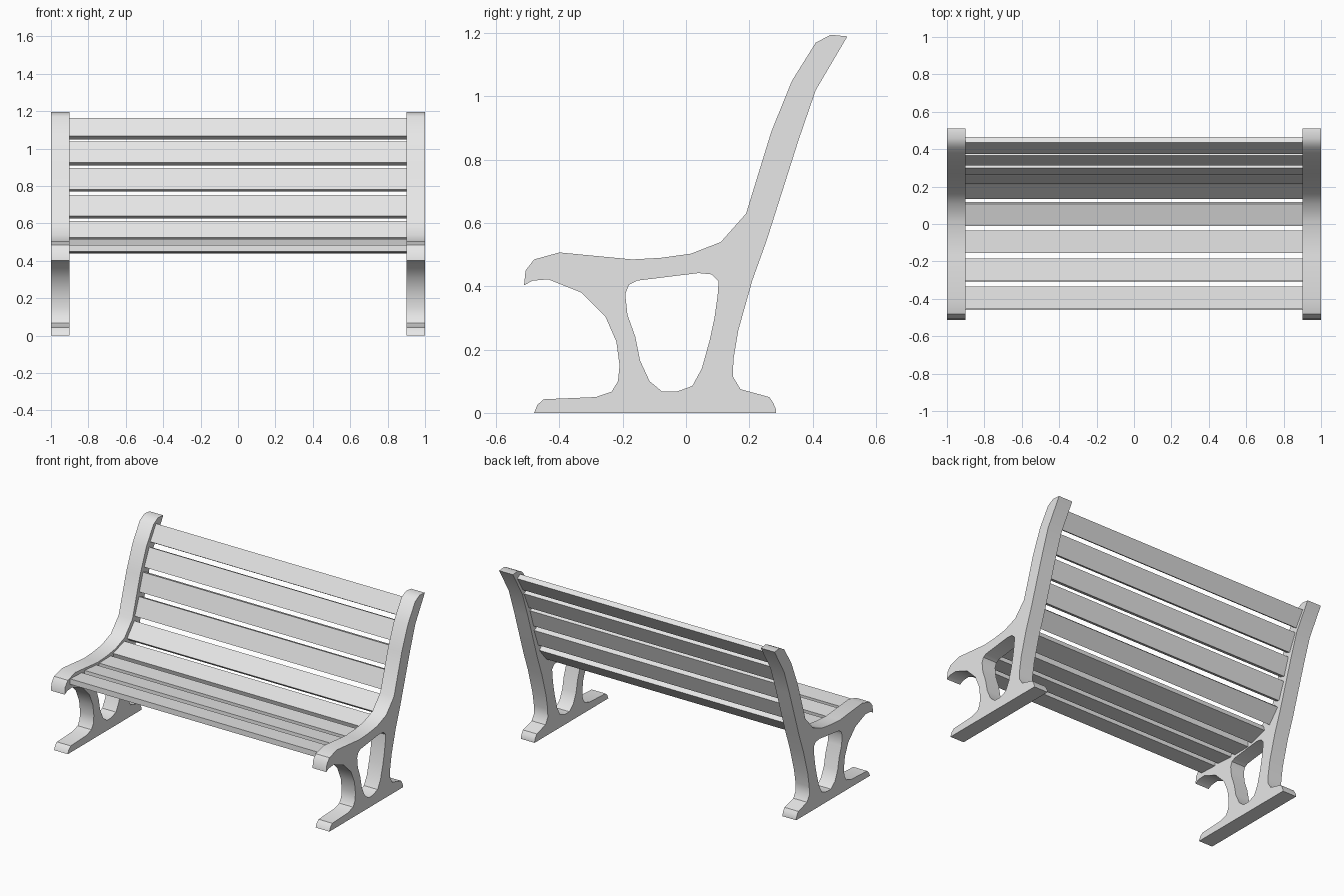
import bpy
import bmesh
import math
from mathutils import Matrix, Vector

default_cube = bpy.data.objects.get("Cube")
if default_cube:
    bpy.data.objects.remove(default_cube, do_unlink=True)

HALF_LENGTH = 1.0
SIDE_WIDTH = 0.1
SLAT_THICKNESS = 0.035

# One plain grey for the whole bench
grey = bpy.data.materials.new("plain grey")
grey.use_nodes = True
grey_color = (0.8, 0.8, 0.8, 1)
grey.diffuse_color = grey_color
grey.node_tree.nodes["Principled BSDF"].inputs["Base Color"].default_value = grey_color

# Cast side frame outline as (y, z): foot, front leg, seat nose, seat, back, rear leg
FRAME_OUTLINE = [
    (-.48, 0), (-.47, .025), (-.45, .043), (-.285, .05), (-.235, .067),
    (-.215, .1), (-.21, .15), (-.22, .225), (-.255, .305), (-.33, .38),
    (-.435, .422), (-.485, .418), (-.512, .403), (-.507, .45), (-.48, .485),
    (-.4, .507), (-.17, .485), (-.08, .49), (.015, .503), (.11, .54),
    (.19, .63), (.27, .89), (.335, 1.05), (.41, 1.17), (.457, 1.195),
    (.51, 1.19), (.41, 1.02), (.355, .86), (.255, .545), (.21, .42),
    (.165, .26), (.15, .17), (.148, .115), (.172, .075), (.263, .05),
    (.275, .033), (.285, .01), (.285, 0),
]

# Opening between the two legs
LEG_OPENING = [
    (-.192, .375), (-.18, .405), (-.155, .418), (.04, .442), (.08, .438),
    (.103, .415), (.1, .37), (.09, .3), (.075, .23), (.05, .14),
    (.02, .085), (-.03, .067), (-.075, .067), (-.115, .1), (-.145, .165),
    (-.16, .24), (-.185, .31),
]

# Upper face of each slat: lower/front edge to upper/rear edge, as (y, z)
SEAT_SLATS = [
    ((-.455, .485), (-.335, .48)),
    ((-.305, .483), (-.185, .474)),
    ((-.155, .474), (-.035, .476)),
    ((-.01, .483), (.107, .518)),
]
BACK_SLATS = [
    ((.135, .525), (.21, .612)),
    ((.215, .64), (.258, .753)),
    ((.262, .782), (.3, .897)),
    ((.313, .925), (.365, 1.037)),
    ((.375, 1.068), (.435, 1.165)),
]


def add_object(name, mesh):
    obj = bpy.data.objects.new(name, mesh)
    bpy.context.scene.collection.objects.link(obj)
    mesh.materials.clear()
    mesh.materials.append(grey)
    return obj


def build_frame_mesh():
    """Fill the outline with its opening and extrude it along x."""
    curve = bpy.data.curves.new("frame profile", "CURVE")
    curve.dimensions = "2D"
    curve.fill_mode = "BOTH"
    curve.extrude = SIDE_WIDTH / 2
    for points in (FRAME_OUTLINE, LEG_OPENING):
        spline = curve.splines.new("POLY")
        spline.points.add(len(points) - 1)
        for point, (y, z) in zip(spline.points, points):
            point.co = (y, z, 0, 1)
        spline.use_cyclic_u = True
    helper = bpy.data.objects.new("frame profile", curve)
    bpy.context.scene.collection.objects.link(helper)
    graph = bpy.context.evaluated_depsgraph_get()
    mesh = bpy.data.meshes.new_from_object(helper.evaluated_get(graph))
    bpy.data.objects.remove(helper, do_unlink=True)

    bm = bmesh.new()
    bm.from_mesh(mesh)
    bmesh.ops.remove_doubles(bm, verts=bm.verts, dist=0.0001)
    # Profile axes x, y, z become world y, z, x
    turn = Matrix(((0, 0, 1), (1, 0, 0), (0, 1, 0)))
    bmesh.ops.transform(bm, matrix=turn.to_4x4(), verts=bm.verts)
    bmesh.ops.recalc_face_normals(bm, faces=bm.faces)
    bm.to_mesh(mesh)
    bm.free()
    return mesh


def add_slat(name, start, end):
    """Board between the side frames, hanging below the given face."""
    a, b = Vector((0, *start)), Vector((0, *end))
    along = b - a
    tilt = math.atan2(along.z, along.y)
    normal = Vector((0, -math.sin(tilt), math.cos(tilt)))
    centre = (a + b) / 2 - normal * SLAT_THICKNESS / 2
    length = 2 * (HALF_LENGTH - SIDE_WIDTH)
    size = Matrix.Diagonal((length, along.length, SLAT_THICKNESS, 1))
    place = Matrix.Translation(centre) @ Matrix.Rotation(tilt, 4, "X")
    bm = bmesh.new()
    bmesh.ops.create_cube(bm, size=1, matrix=place @ size)
    mesh = bpy.data.meshes.new(name)
    bm.to_mesh(mesh)
    bm.free()
    return add_object(name, mesh)


# Side frames
frame_mesh = build_frame_mesh()
bpy.ops.object.select_all(action="DESELECT")
for side, sign in (("left", 1), ("right", -1)):
    frame = add_object(side + "_side_frame", frame_mesh.copy())
    frame.location.x = sign * (HALF_LENGTH - SIDE_WIDTH / 2)
    frame.select_set(True)
    bpy.context.view_layer.objects.active = frame
bpy.ops.object.shade_smooth_by_angle(angle=math.radians(35))
bpy.data.meshes.remove(frame_mesh)

# Seat and backrest boards
for part, slats in (("seat_slat", SEAT_SLATS), ("back_slat", BACK_SLATS)):
    for number, (start, end) in enumerate(slats, 1):
        add_slat(f"{part}_{number}", start, end)
